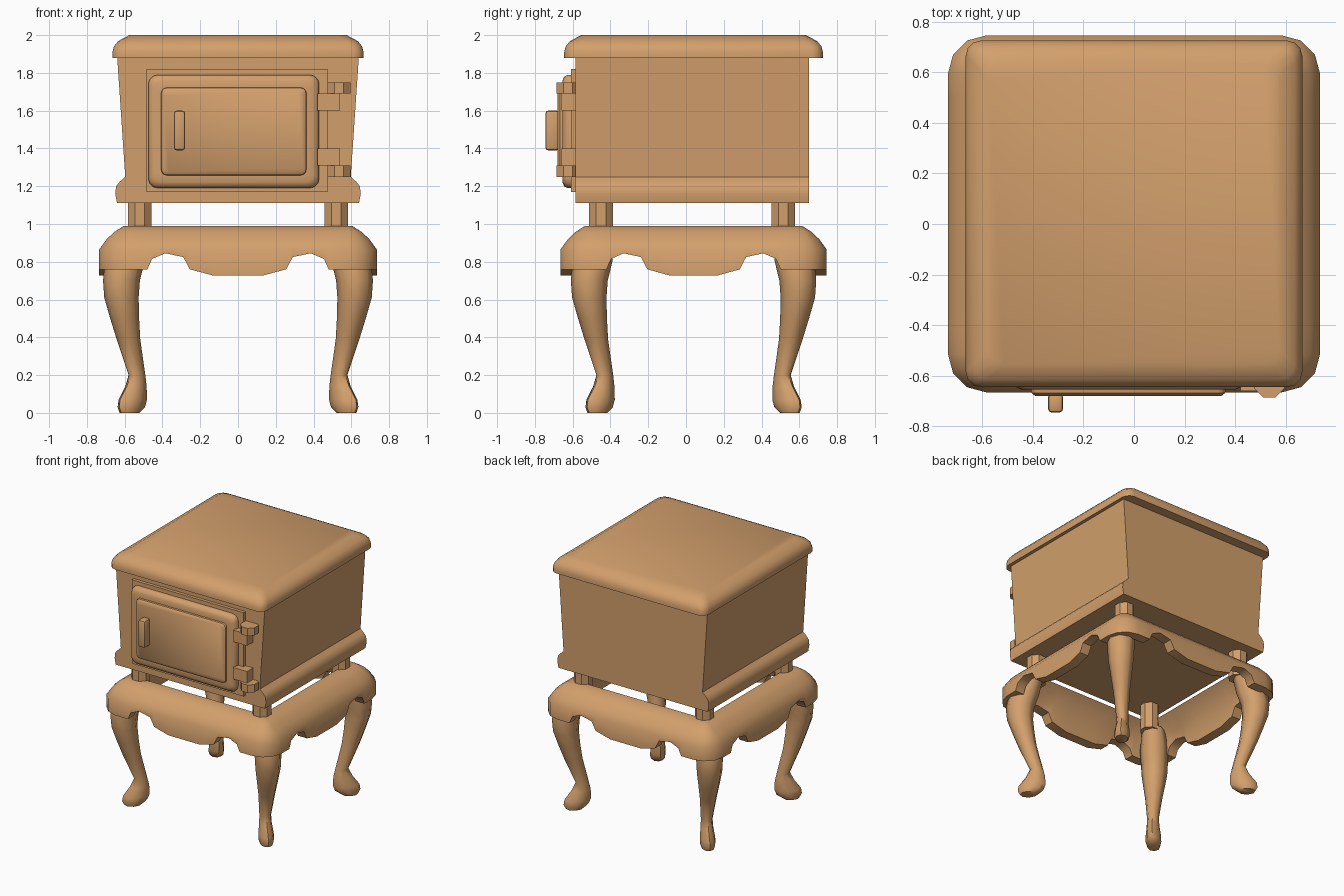
import bpy, bmesh, math
from mathutils import Vector

if "Cube" in bpy.data.objects:
    bpy.data.objects.remove(bpy.data.objects["Cube"])

CY = 0.04  # the stove body sits slightly behind the origin

mat = bpy.data.materials.new("warm tan")
mat.diffuse_color = (0.65, 0.35, 0.15, 1)
mat.use_nodes = True
mat.node_tree.nodes["Principled BSDF"].inputs["Base Color"].default_value = mat.diffuse_color


def finish(name, bm, angle=40):
    bmesh.ops.recalc_face_normals(bm, faces=bm.faces)
    me = bpy.data.meshes.new(name)
    bm.to_mesh(me)
    bm.free()
    ob = bpy.data.objects.new(name, me)
    bpy.context.collection.objects.link(ob)
    me.materials.append(mat)
    bpy.ops.object.select_all(action='DESELECT')
    ob.select_set(True)
    bpy.context.view_layer.objects.active = ob
    bpy.ops.object.shade_smooth_by_angle(angle=math.radians(angle))
    return ob


def loft(name, rings, cyclic=False, angle=40):
    """Skin equal-length closed rings; capped, or joined end to start."""
    bm = bmesh.new()
    vs = [[bm.verts.new(p) for p in r] for r in rings]
    n = len(vs[0])
    pairs = list(zip(vs, vs[1:])) + ([(vs[-1], vs[0])] if cyclic else [])
    for a, b in pairs:
        for i in range(n):
            j = (i + 1) % n
            bm.faces.new((a[i], a[j], b[j], b[i]))
    if not cyclic:
        bm.faces.new(vs[0])
        bm.faces.new(vs[-1])
    return finish(name, bm, angle)


def rounded_rect(hx, hy, r, n=3):
    pts = []
    for k, (sx, sy) in enumerate([(1, 1), (-1, 1), (-1, -1), (1, -1)]):
        for i in range(n + 1):
            a = math.pi / 2 * (k + i / n)
            pts.append((sx * (hx - r) + r * math.cos(a), sy * (hy - r) + r * math.sin(a)))
    return pts


def box(name, x, y, z, bevel=0):
    bm = bmesh.new()
    bmesh.ops.create_cube(bm, size=1)
    for v in bm.verts:
        for i, (lo, hi) in enumerate((x, y, z)):
            v.co[i] = lo if v.co[i] < 0 else hi
    if bevel:
        bmesh.ops.bevel(bm, geom=bm.edges[:], offset=bevel, segments=2, profile=0.5, affect='EDGES')
    return finish(name, bm)


def prism(name, cx, cy, r, z0, z1, n=8):
    ring = [(cx + r * math.cos((i + .5) * math.tau / n) / math.cos(math.pi / n),
             cy + r * math.sin((i + .5) * math.tau / n) / math.cos(math.pi / n)) for i in range(n)]
    return loft(name, [[(x, y, z) for x, y in ring] for z in (z0, z1)], angle=30)


# Firebox: a flared profile extruded front to back
half = [(.64, 1.11), (.65, 1.16), (.645, 1.20), (.625, 1.225), (.597, 1.25), (.64, 1.89)]
profile = half + [(-x, z) for x, z in reversed(half)]
loft("firebox", [[(x, y, z) for x, z in profile] for y in (-.585, .65)])

# Lid with rounded upper edge
lid = []
for inset, z in [(0, 1.88), (0, 1.91), (.008, 1.94), (.03, 1.968), (.09, 2.0)]:
    lid.append([(x, y + CY, z) for x, y in rounded_rect(.665 - inset, .685 - inset, .06)])
loft("lid", lid, angle=50)

# Stand apron: hollow rounded ring with a scalloped lower edge
WAVE = [(.48, .76), (.455, .815), (.385, .845), (.29, .825), (.255, .76), (.13, .727)]
WAVE = WAVE + [(-x, z) for x, z in reversed(WAVE)]


def apron_ring(inset, z):
    hx, hy = .735 - inset, .705 - inset
    r = max(.15 - inset, .03)
    corners = rounded_rect(hx, hy, r)
    ring = []
    for k in range(4):
        ring += [(x, y + CY, .76 if z is None else z) for x, y in corners[k * 4:k * 4 + 4]]
        for t, wz in WAVE:
            x, y = [(t, hy), (-hx, t * .96), (-t, -hy), (hx, -t * .96)][k]
            ring.append((x, y + CY, wz if z is None else z))
    return ring


loft("stand_apron", [apron_ring(*p) for p in
     [(0, None), (0, .865), (.04, .92), (.08, .958), (.13, .99), (.2, .99), (.10, .90), (.075, None)]],
     cyclic=True, angle=45)

# Cabriole legs: (height, corner distance, radius along diagonal, radius across)
LEG = [(.93, .56, .08, .08), (.80, .60, .11, .10), (.70, .617, .10, .095), (.61, .617, .092, .09),
       (.50, .60, .078, .075), (.39, .58, .065, .06), (.20, .535, .047, .042),
       (.14, .54, .068, .045), (.07, .557, .095, .055), (.03, .565, .09, .055), (0, .575, .06, .045)]
for fy, fname in ((-1, "front"), (1, "back")):
    for fx, sname in ((-1, "left"), (1, "right")):
        out = Vector((fx, fy)).normalized()
        side = Vector((-out.y, out.x))
        rings = []
        for z, c, a, b in LEG:
            ring = []
            for i in range(8):
                t = i * math.tau / 8
                p = Vector((fx * c, fy * (c - .065) + CY)) + out * a * math.cos(t) + side * b * math.sin(t)
                ring.append((p.x, p.y, z))
            rings.append(ring)
        loft(f"{fname}_{sname}_leg", rings, angle=50)
        # Short post between stand and firebox
        prism(f"{fname}_{sname}_post", fx * .52, fy * .4825 + .0325, .063, .91, 1.12)

# Door: backing plate and stepped, rounded panel
box("door_plate", (-.485, .475), (-.61, -.58), (1.17, 1.82))
door = []
for inset, y in [(0, -.60), (0, -.625), (.01, -.645), (.032, -.655), (.068, -.655), (.07, -.668), (.085, -.68)]:
    door.append([(x - .0225, y, z + 1.49) for x, z in rounded_rect(.4525 - inset, .30 - inset, max(.05 - inset * .3, .02))])
loft("door", door, angle=40)

# Door handle
box("door_handle", (-.34, -.28), (-.745, -.67), (1.39, 1.60), bevel=.015)

# Hinges, mirrored about the door's middle height
for s, name in ((1, "upper"), (-1, "lower")):
    zs = lambda a, b: tuple(sorted((1.5 + s * a, 1.5 + s * b)))
    box(f"{name}_hinge_leaf", (.42, .54), (-.66, -.58), zs(.10, .19))
    prism(f"{name}_hinge_knuckle", .535, -.625, .06, *zs(.19, .25))
